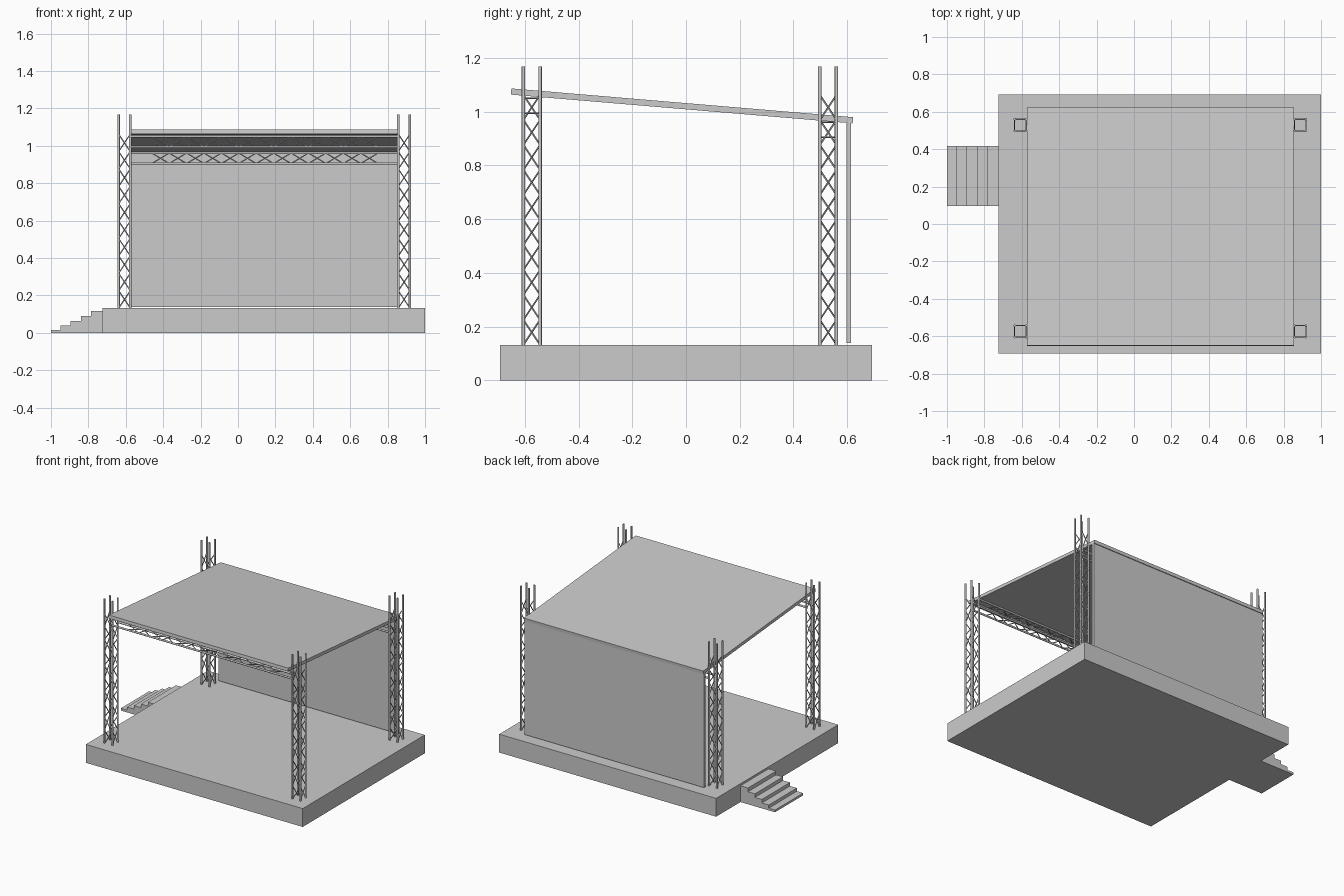
import bpy, bmesh
from math import radians
from mathutils import Matrix, Vector

if "Cube" in bpy.data.objects:
    bpy.data.objects.remove(bpy.data.objects["Cube"])

HALF = 0.031      # half spacing between truss chords
CHORD_R = 0.0065
LACE_R = 0.0032


def finish(name, bm, smooth=False):
    bmesh.ops.recalc_face_normals(bm, faces=bm.faces)
    me = bpy.data.meshes.new(name)
    bm.to_mesh(me)
    bm.free()
    ob = bpy.data.objects.new(name, me)
    bpy.context.collection.objects.link(ob)
    if smooth:
        bpy.context.view_layer.objects.active = ob
        ob.select_set(True)
        bpy.ops.object.shade_smooth_by_angle(angle=radians(40))
        ob.select_set(False)
    return ob


def prism(name, profile, axis, lo, hi):
    """Extrude a 2D profile along x (profile = y,z) or y (profile = x,z)."""
    bm = bmesh.new()
    put = (lambda p, t: (t, p[0], p[1])) if axis == 'x' else (lambda p, t: (p[0], t, p[1]))
    face = bm.faces.new([bm.verts.new(put(p, lo)) for p in profile])
    res = bmesh.ops.extrude_face_region(bm, geom=[face])
    move = Vector(put((0, 0), hi - lo))
    bmesh.ops.translate(bm, vec=move, verts=[v for v in res['geom'] if isinstance(v, bmesh.types.BMVert)])
    return finish(name, bm)


def rod(bm, a, b, r, sides):
    a, b = Vector(a), Vector(b)
    d = b - a
    m = Matrix.Translation((a + b) / 2) @ d.to_track_quat('Z', 'Y').to_matrix().to_4x4()
    bmesh.ops.create_cone(bm, cap_ends=True, segments=sides, radius1=r, radius2=r,
                          depth=d.length, matrix=m)


def truss(name, length, lace_lo, lace_hi, bays, matrix, hx=HALF, hy=HALF):
    """Box truss along local z: four chords, zigzag lacing on every face."""
    bm = bmesh.new()
    corners = [(-hx, -hy), (hx, -hy), (hx, hy), (-hx, hy)]
    for x, y in corners:
        rod(bm, (x, y, 0), (x, y, length), CHORD_R, 12)
    step = (lace_hi - lace_lo) / bays
    for i in range(4):
        ends = (corners[i], corners[(i + 1) % 4])
        for k in range(bays):
            z = lace_lo + k * step
            rod(bm, (*ends[k % 2], z), (*ends[(k + 1) % 2], z + step), LACE_R, 6)
    bm.transform(matrix)
    return finish(name, bm, smooth=True)


# Stage deck
prism("stage_deck", [(-0.725, 0), (1.0, 0), (1.0, 0.132), (-0.725, 0.132)], 'y', -0.693, 0.693)

# Side stairs: stepped profile
edges = [-1.0, -0.95, -0.895, -0.84, -0.785, -0.725]
heights = [0.016, 0.039, 0.064, 0.09, 0.117]
profile = [(edges[0], 0)]
for i, h in enumerate(heights):
    profile += [(edges[i], h), (edges[i + 1], h)]
profile.append((edges[-1], 0))
prism("side_stairs", profile, 'y', 0.097, 0.417)

# Four corner towers
for side, x in (("left", -0.607), ("right", 0.888)):
    for end, y in (("front", -0.574), ("back", 0.529)):
        truss(f"tower_{end}_{side}", 1.036, 0.0, 0.93, 10, Matrix.Translation((x, y, 0.132)))

# Front and back roof beams, running along x between the towers
turn = Matrix.Rotation(radians(90), 4, 'Y')
for end, y, z in (("front", -0.574, 1.022), ("back", 0.529, 0.933)):
    truss(f"roof_beam_{end}", 1.433, 0.115, 1.325, 13,
          Matrix.Translation((-0.576, y, z)) @ turn, hx=0.028)

# Sloping roof panel
prism("roof_panel", [(-0.652, 1.063), (0.620, 0.956), (0.622, 0.979), (-0.650, 1.086)],
      'x', -0.573, 0.855)

# Back wall panel
prism("back_wall", [(0.597, 0.138), (0.614, 0.138), (0.614, 0.957), (0.597, 0.958)],
      'x', -0.573, 0.855)
